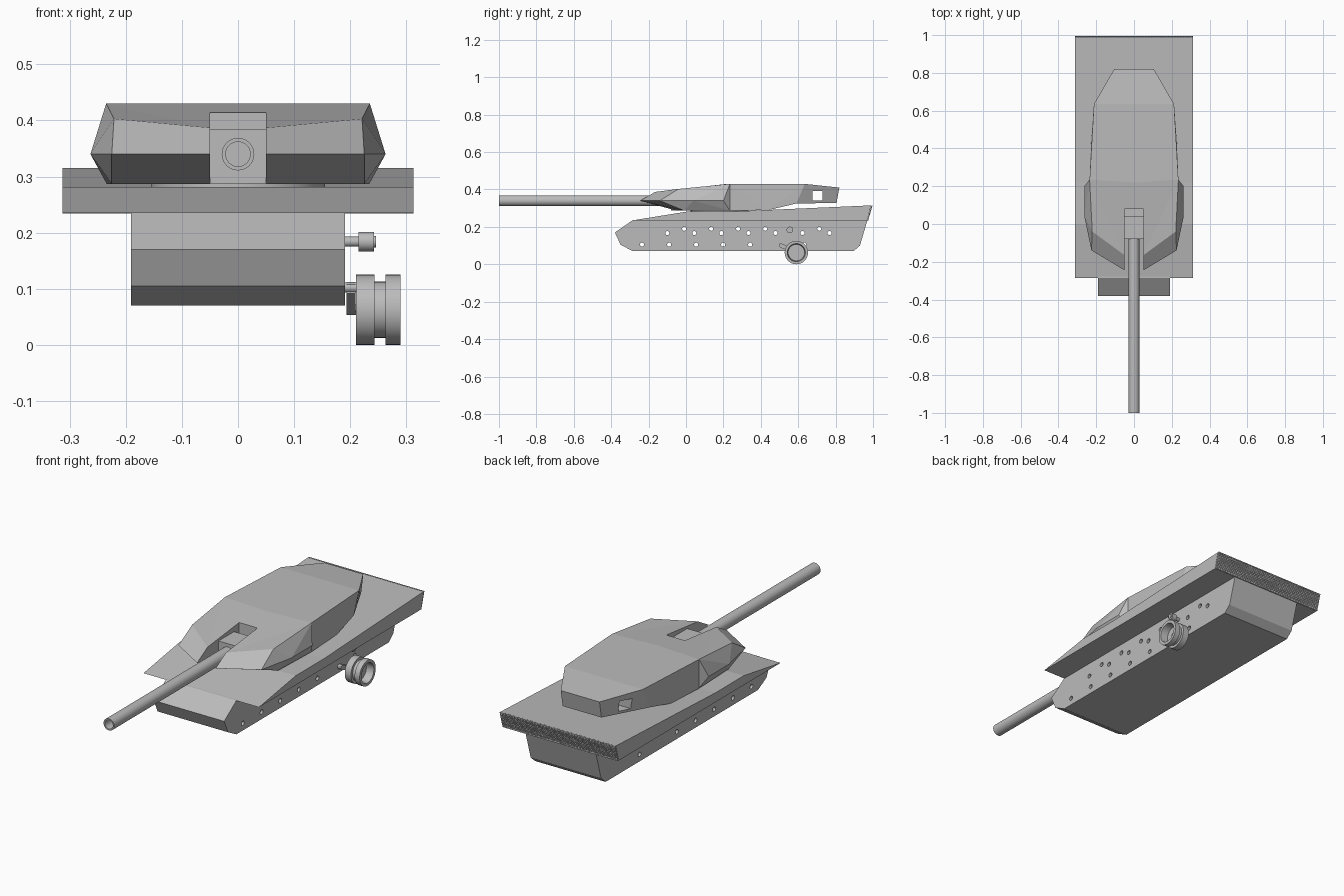
import bpy, bmesh, math
from mathutils import Matrix, Vector

old = bpy.data.objects.get("Cube")
if old:
    bpy.data.objects.remove(old, do_unlink=True)

grey = bpy.data.materials.new("plain grey")
grey.use_nodes = True
grey.diffuse_color = (0.5, 0.5, 0.5, 1)
grey.node_tree.nodes["Principled BSDF"].inputs["Base Color"].default_value = (0.5, 0.5, 0.5, 1)


def finish(bm, name, smooth=False):
    bmesh.ops.remove_doubles(bm, verts=bm.verts, dist=1e-5)
    bmesh.ops.recalc_face_normals(bm, faces=bm.faces)
    me = bpy.data.meshes.new(name)
    bm.to_mesh(me)
    bm.free()
    me.materials.append(grey)
    ob = bpy.data.objects.new(name, me)
    bpy.context.collection.objects.link(ob)
    if smooth:
        bpy.ops.object.select_all(action="DESELECT")
        ob.select_set(True)
        bpy.context.view_layer.objects.active = ob
        bpy.ops.object.shade_smooth_by_angle(angle=math.radians(35))
    return ob


# Side profile of (y, z) points made into a solid across x
def extrude_profile(name, profile, half_width):
    bm = bmesh.new()
    face = bm.faces.new([bm.verts.new((-half_width, y, z)) for y, z in profile])
    new = bmesh.ops.extrude_face_region(bm, geom=[face], use_keep_orig=True)["geom"]
    moved = [v for v in new if isinstance(v, bmesh.types.BMVert)]
    bmesh.ops.translate(bm, verts=moved, vec=(2 * half_width, 0, 0))
    return finish(bm, name)


# Outline of (distance, radius) points turned round an axis
def lathe(name, profile, centre, axis="X", steps=40):
    bm = bmesh.new()
    direction = Vector((1, 0, 0)) if axis == "X" else Vector((0, 1, 0))
    verts = [bm.verts.new(Vector(centre) + direction * d + Vector((0, 0, r))) for d, r in profile]
    edges = [bm.edges.new(p) for p in zip(verts, verts[1:])]
    bmesh.ops.spin(bm, geom=verts + edges, cent=centre, axis=direction,
                   angle=math.tau, steps=steps, use_merge=False)
    return finish(bm, name, True)


# Subtract the cutter, keep the result and remove the cutter
def cut(target, cutter):
    cutter.hide_render = True
    mod = target.modifiers.new("cut", "BOOLEAN")
    mod.object = cutter
    mod.solver = "EXACT"
    bpy.context.view_layer.update()
    graph = bpy.context.evaluated_depsgraph_get()
    done = bpy.data.meshes.new_from_object(target.evaluated_get(graph))
    target.modifiers.clear()
    target.data = done
    bpy.data.objects.remove(cutter, do_unlink=True)


# Lower hull with rows of axle holes right through it
hull = extrude_profile("lower_hull", [(-0.285, 0.07), (0.895, 0.07), (0.93, 0.1), (0.97, 0.236),
                                      (-0.285, 0.236), (-0.38, 0.17), (-0.35, 0.105)], 0.191)
holes = bmesh.new()
rows = [(0.19, -0.01, 6), (0.167, -0.1, 7), (0.105, -0.235, 7)]
for z, start, count in rows:
    for i in range(count):
        y = start + 0.1445 * i
        place = Matrix.Translation((0, y, z)) @ Matrix.Rotation(math.pi / 2, 4, "Y")
        if (z, i) not in [(0.19, 4), (0.105, 5)]:
            bmesh.ops.create_cone(holes, cap_ends=True, segments=16, radius1=0.011,
                                  radius2=0.011, depth=0.6, matrix=place)
cut(hull, finish(holes, "hole_cutter"))

# Upper hull deck, overhanging the sides
extrude_profile("upper_hull", [(-0.285, 0.235), (0.968, 0.235), (0.99, 0.315),
                               (0.22, 0.281), (0.0, 0.281)], 0.313)

# Rear grille: frame rails and crossed slats on the sloping back
grille = bmesh.new()


def bar(p, q, thick):
    p, q = Vector(p), Vector(q)
    turn = (q - p).to_track_quat("Z", "Y").to_matrix().to_4x4()
    size = Matrix.Diagonal((thick, thick, (q - p).length, 1))
    bmesh.ops.create_cube(grille, size=1, matrix=Matrix.Translation((p + q) / 2) @ turn @ size)


def back(x, t):
    return (x, 0.972 + 0.022 * t, 0.237 + 0.076 * t)


for t in (0, 1):
    bar(back(-0.313, t), back(0.313, t), 0.005)
for s in (-1, 1):
    bar(back(0.31 * s, 0), back(0.31 * s, 1), 0.005)
    for i in range(-5, 40):
        x0 = -0.31 + 0.0155 * i
        lo = max(0, (-0.31 - x0) / 0.076)
        hi = min(1, (0.31 - x0) / 0.076)
        if hi - lo > 0.05:
            bar(back(s * (x0 + 0.076 * lo), lo), back(s * (x0 + 0.076 * hi), hi), 0.004)
finish(grille, "rear_grille")

# Turret: one half from named corners, mirrored
corner = {
    "nose": (0.05, -0.245, 0.34), "nose_in": (0, -0.265, 0.34),
    "chin": (0.05, -0.05, 0.287), "chin_in": (0, -0.06, 0.287),
    "brow": (0.05, -0.165, 0.387), "brow_in": (0, -0.19, 0.384),
    "cheek": (0.225, -0.14, 0.34), "cheek_low": (0.225, -0.01, 0.287),
    "cheek_top": (0.221, -0.04, 0.403),
    "side_a": (0.263, 0.04, 0.34), "side_b": (0.263, 0.2, 0.34),
    "body_top": (0.235, 0.235, 0.43), "body_low": (0.234, 0.235, 0.287),
    "belly": (0.226, 0.44, 0.29), "belly_in": (0, 0.44, 0.29),
    "step": (0.215, 0.59, 0.325), "step_in": (0, 0.59, 0.325),
    "roof": (0.212, 0.635, 0.43), "roof_in": (0, 0.635, 0.43), "crest_in": (0, 0.22, 0.43),
    "tail_top": (0.105, 0.82, 0.41), "tail_top_in": (0, 0.82, 0.41),
    "tail_low": (0.105, 0.805, 0.328), "tail_low_in": (0, 0.805, 0.328),
    "low_in": (0, 0.235, 0.287),
}
panels = [
    # front wedge
    "nose_in nose brow brow_in", "nose cheek cheek_top brow",
    "nose_in chin_in chin nose", "nose chin cheek_low cheek",
    # front roof and cheek sides
    "brow_in brow body_top crest_in", "brow cheek_top body_top",
    "cheek side_a cheek_top", "side_a body_top cheek_top", "side_a side_b body_top",
    "cheek cheek_low side_a", "cheek_low body_low side_a", "side_a body_low side_b",
    "side_b body_low body_top",
    # body sides and tail
    "body_top body_low belly", "body_top belly roof", "belly step roof",
    "step tail_low tail_top roof", "tail_top tail_low tail_low_in tail_top_in",
    # rear roof
    "crest_in body_top roof roof_in", "roof_in roof tail_top tail_top_in",
    # underside
    "chin_in chin cheek_low body_low low_in", "low_in body_low belly belly_in",
    "belly_in belly step step_in", "step_in step tail_low tail_low_in",
]
bm = bmesh.new()
for side in (-1, 1):
    v = {k: bm.verts.new((side * x, y, z)) for k, (x, y, z) in corner.items()}
    for panel in panels:
        bm.faces.new([v[k] for k in panel.split()])
turret = finish(bm, "turret")

# Gun slot and square side ports
cut(turret, extrude_profile("slot_cutter", [(-0.4, 0.2), (0.08, 0.2), (0.08, 0.5), (-0.4, 0.5)], 0.05))
cut(turret, extrude_profile("port_cutter", [(0.675, 0.34), (0.73, 0.34),
                                            (0.73, 0.392), (0.675, 0.392)], 0.4))

# Turret ring, mantlet and hollow barrel
bm = bmesh.new()
bmesh.ops.create_cone(bm, cap_ends=True, segments=48, radius1=0.155, radius2=0.155, depth=0.012,
                      matrix=Matrix.Translation((0, 0.18, 0.284)))
finish(bm, "turret_ring", True)
extrude_profile("mantlet", [(-0.08, 0.288), (0.04, 0.288), (0.04, 0.385), (-0.08, 0.385)], 0.0495)
lathe("gun_barrel", [(0.94, 0), (0.94, 0.029), (0, 0.029), (0, 0.022), (0.9, 0.022), (0.9, 0)],
      (0, -1, 0.34), "Y", 32)

# Road wheel with a centre groove and dished faces
lathe("road_wheel", [(0.047, 0), (0.047, 0.008), (0.042, 0.008), (0.042, 0.044), (0.08, 0.048),
                     (0.08, 0.0625), (0.053, 0.0625), (0.053, 0.05), (0.033, 0.05),
                     (0.033, 0.0625), (0, 0.0625), (0, 0.048), (0.036, 0.044), (0.036, 0)],
      (0.21, 0.59, 0.0627))

# Swing arm with its pivot and axle
arm = extrude_profile("swing_arm", [(0.5, 0.092), (0.585, 0.055), (0.6, 0.07),
                                    (0.51, 0.112), (0.498, 0.108)], 0.008)
arm.location.x = 0.201
lathe("arm_pivot", [(0, 0), (0, 0.009), (0.025, 0.009), (0.025, 0)], (0.186, 0.505, 0.102), steps=20)
lathe("wheel_axle", [(0, 0), (0, 0.009), (0.055, 0.009), (0.055, 0)], (0.193, 0.59, 0.0627), steps=20)

# Return roller on its shaft
lathe("return_roller", [(0, 0), (0, 0.009), (0.03, 0.009), (0.03, 0.0175), (0.057, 0.0175),
                        (0.057, 0.01), (0.061, 0.01), (0.061, 0)], (0.185, 0.555, 0.184), steps=24)
